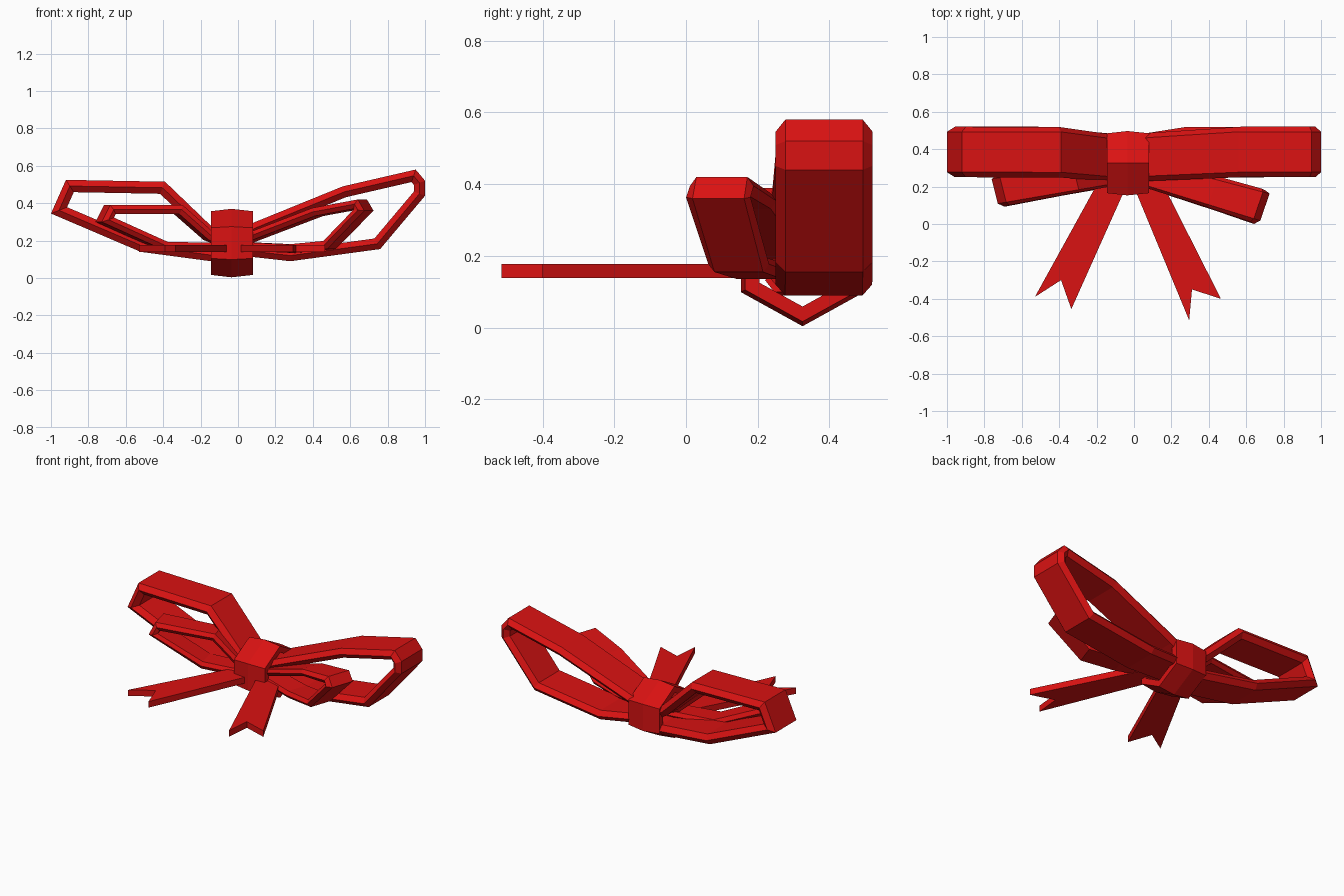
import bpy, bmesh, math
from mathutils import Vector

if "Cube" in bpy.data.objects:
    bpy.data.objects.remove(bpy.data.objects["Cube"])

red = bpy.data.materials.new("red_ribbon")
red.diffuse_color = (0.7, 0.006, 0.006, 1)
red.use_nodes = True
red.node_tree.nodes["Principled BSDF"].inputs["Base Color"].default_value = red.diffuse_color


def finish(name, bm):
    bmesh.ops.recalc_face_normals(bm, faces=bm.faces)
    mesh = bpy.data.meshes.new(name)
    bm.to_mesh(mesh)
    bm.free()
    mesh.materials.append(red)
    obj = bpy.data.objects.new(name, mesh)
    bpy.context.collection.objects.link(obj)
    return obj


def skin(bm, rings, closed):
    """Bridge a list of equal rings of points; cap the ends if open."""
    vs = [[bm.verts.new(p) for p in r] for r in rings]
    n = len(vs[0])
    pairs = list(zip(vs, vs[1:])) + ([(vs[-1], vs[0])] if closed else [])
    for a, b in pairs:
        for i in range(n):
            j = (i + 1) % n
            bm.faces.new((a[i], a[j], b[j], b[i]))
    if not closed:
        bm.faces.new(vs[0])
        bm.faces.new(vs[-1])


def ribbon_loop(name, outline, thick, y_knot, y_far, w_knot, w_far, x_far, yaw):
    """Sweep a chamfered band along an outer outline given in x, z."""
    pts = [Vector(p) for p in outline]
    area = sum(a.x * b.y - b.x * a.y for a, b in zip(pts, pts[1:] + pts[:1]))
    sign = 1 if area > 0 else -1
    across = Vector((math.sin(yaw), math.cos(yaw), 0))
    rings = []
    for i, p in enumerate(pts):
        d1 = (p - pts[i - 1]).normalized() if i else (pts[1] - p).normalized()
        d2 = (pts[i + 1] - p).normalized() if i < len(pts) - 1 else d1
        n1 = Vector((-d1.y, d1.x)) * sign
        n2 = Vector((-d2.y, d2.x)) * sign
        m = (n1 + n2) / max(0.6, 1 + n1.dot(n2))
        t = min(1, abs(p.x + 0.035) / x_far)
        yc = y_knot + (y_far - y_knot) * t
        half = (w_knot + (w_far - w_knot) * t) / 2
        ring = []
        for v, depth in ((-.8, 0), (.8, 0), (1, .5), (.8, 1), (-.8, 1), (-1, .5)):
            q = p + m * depth * thick
            ring.append(Vector((q.x, yc, q.y)) + across * v * half)
        rings.append(ring)
    bm = bmesh.new()
    skin(bm, rings, False)
    return finish(name, bm)


# Large loops
ribbon_loop("large_loop_left",
            [(-.03, .21), (-.145, .28), (-.39, .515), (-.92, .525), (-1, .345),
             (-.52, .14), (-.145, .09), (-.03, .10)],
            .065, .345, .385, .25, .27, .36, 0)
ribbon_loop("large_loop_right",
            [(-.03, .24), (.08, .295), (.56, .49), (.95, .58), (1, .52), (1, .44),
             (.76, .155), (.28, .09), (-.03, .125)],
            .06, .345, .385, .25, .27, .32, 0)

# Small front loops, turned towards the front
ribbon_loop("small_loop_left",
            [(-.03, .20), (-.145, .245), (-.31, .39), (-.70, .39), (-.745, .30),
             (-.40, .145), (-.03, .14)],
            .048, .285, .175, .14, .17, .71, math.radians(-14))
ribbon_loop("small_loop_right",
            [(-.03, .20), (.08, .245), (.42, .375), (.665, .42), (.70, .36),
             (.50, .155), (.29, .135), (-.03, .15)],
            .045, .30, .09, .15, .19, .735, math.radians(19))

# Knot: hexagonal band, slightly fuller in the middle
hexagon = [(-.172, -.088), (0, -.183), (.172, -.088), (.172, .088), (0, .183), (-.172, .088)]
rings = [[Vector((x, .325 + y * s, .187 + z * s)) for y, z in hexagon]
         for x, s in ((-.145, .93), (-.035, 1), (.08, .93),
                      (.08, .70), (-.035, .74), (-.145, .70))]
bm = bmesh.new()
skin(bm, rings, True)
finish("knot", bm)

# Ribbon tails with notched ends
tails = {
    "tail_left": [(-.06, .30), (-.015, .26), (-.335, -.455), (-.39, -.30), (-.53, -.39), (-.155, .29)],
    "tail_right": [(.10, .32), (.465, -.40), (.31, -.35), (.295, -.515), (-.03, .27), (0, .31)],
}
for name, outline in tails.items():
    bm = bmesh.new()
    skin(bm, [[Vector((x, y, z)) for x, y in outline] for z in (.138, .178)], False)
    finish(name, bm)
